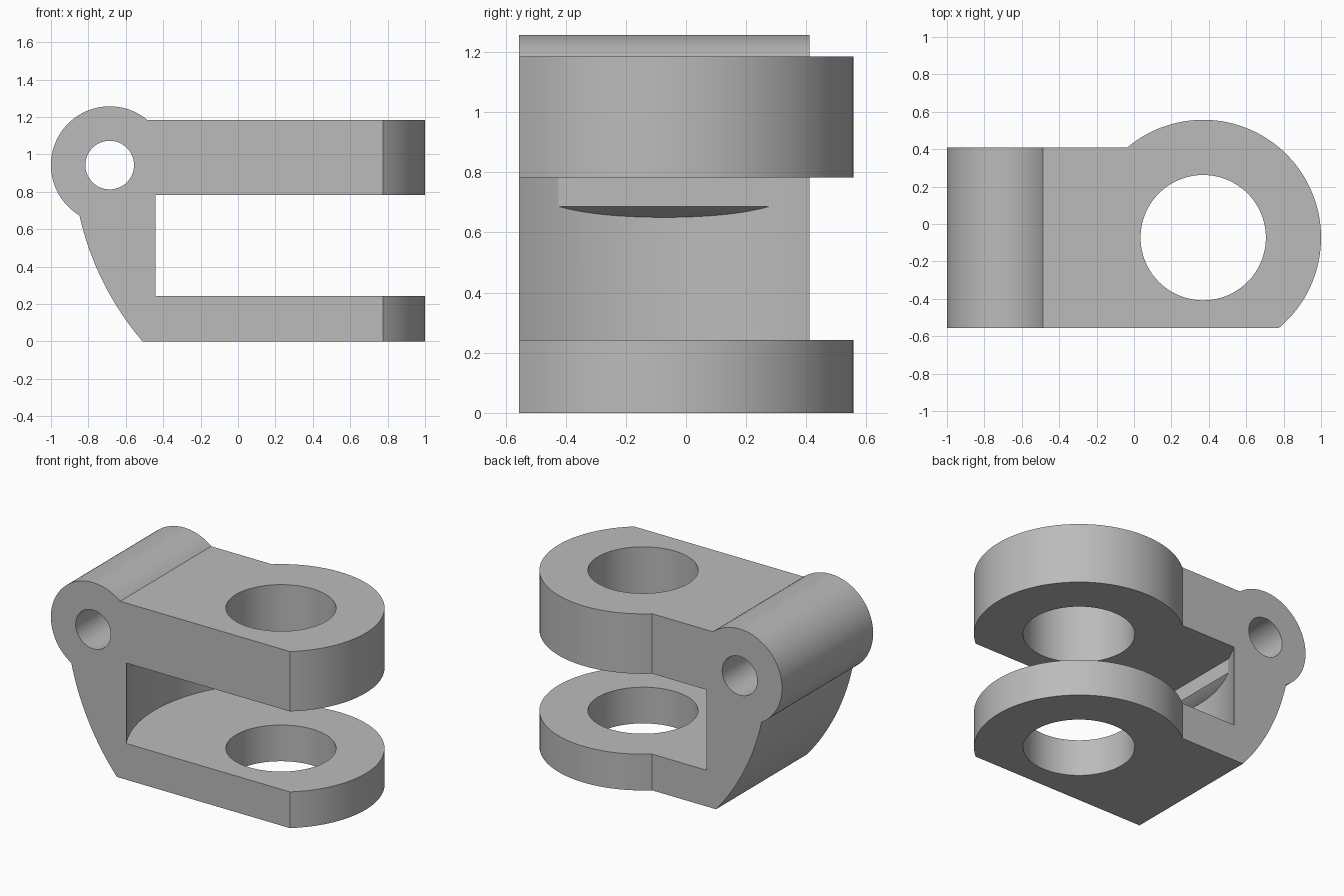
import bpy
import bmesh
from math import sin, cos, asin, acos, atan2, hypot, radians, pi

cube = bpy.data.objects.get("Cube")
if cube:
    bpy.data.objects.remove(cube, do_unlink=True)

# Main dimensions
DISC_X, DISC_Y, DISC_R, HOLE_R = 0.37, -0.073, 0.63, 0.335
FRONT, BACK = -0.556, 0.41
TOP = 1.185
SLOT_LOW, SLOT_HIGH, SLOT_R = 0.243, 0.783, 0.943
EYE_X, EYE_Z, EYE_R, BORE_R = -0.686, 0.943, 0.314, 0.13
PAD_X = -0.505


def arc(cx, cy, r, start, end, steps=64):
    """Points along an arc, both ends included."""
    return [(cx + r * cos(start + (end - start) * i / steps),
             cy + r * sin(start + (end - start) * i / steps))
            for i in range(steps + 1)]


def circle(cx, cy, r, steps=128):
    return arc(cx, cy, r, 0, 2 * pi, steps)[:-1]


def bulge(a, b, half_angle, steps=32):
    """Arc from a to b, bulging to the right of the direction of travel."""
    dx, dy = b[0] - a[0], b[1] - a[1]
    chord = hypot(dx, dy)
    r = chord / 2 / sin(half_angle)
    off = r * cos(half_angle) / chord
    cx, cy = (a[0] + b[0]) / 2 - dy * off, (a[1] + b[1]) / 2 + dx * off
    start = atan2(a[1] - cy, a[0] - cx)
    return arc(cx, cy, r, start, start + 2 * half_angle, steps)


def prism(name, outline, low, high, axis="Z"):
    """Extrude an outline along Z (outline in xy) or Y (outline in xz)."""
    bm = bmesh.new()
    if axis == "Z":
        verts = [bm.verts.new((u, v, low)) for u, v in outline]
        push = (0, 0, high - low)
    else:
        verts = [bm.verts.new((u, low, v)) for u, v in outline]
        push = (0, high - low, 0)
    face = bm.faces.new(verts)
    out = bmesh.ops.extrude_face_region(bm, geom=[face])
    moved = [g for g in out["geom"] if isinstance(g, bmesh.types.BMVert)]
    bmesh.ops.translate(bm, verts=moved, vec=push)
    bmesh.ops.recalc_face_normals(bm, faces=bm.faces)
    mesh = bpy.data.meshes.new(name)
    bm.to_mesh(mesh)
    bm.free()
    obj = bpy.data.objects.new(name, mesh)
    bpy.context.collection.objects.link(obj)
    return obj


def combine(target, tool, operation):
    """Apply a boolean and discard the tool."""
    tool.hide_render = True
    mod = target.modifiers.new(operation.title(), "BOOLEAN")
    mod.operation, mod.object, mod.solver = operation, tool, "EXACT"
    bpy.context.view_layer.objects.active = target
    bpy.ops.object.modifier_apply(modifier=mod.name)
    bpy.data.objects.remove(tool, do_unlink=True)


# Plan outline: straight shank running into a round end
swing = asin((FRONT - DISC_Y) / DISC_R)
plan = [(-1.2, BACK), (-1.2, FRONT)]
plan += arc(DISC_X, DISC_Y, DISC_R, swing, pi - asin((BACK - DISC_Y) / DISC_R), 96)
bracket = prism("clevis_bracket", plan, -0.1, 1.4)

# Side outline: eye barrel at the top, curved web below it
eye_start = asin((TOP - EYE_Z) / EYE_R)
side = [(1.2, 0), (1.2, TOP)]
side += arc(EYE_X, EYE_Z, EYE_R, eye_start, radians(239), 96)
side += bulge(side[-1], (-0.51, 0), radians(14))[1:]
combine(bracket, prism("side_profile", side, -1, 1, "Y"), "INTERSECT")

# Round slot between the two arms, leaving the barrel pad in place
slot = prism("slot_cutter", circle(DISC_X, DISC_Y, SLOT_R, 192), SLOT_LOW, SLOT_HIGH)
pad = arc(EYE_X, EYE_Z, EYE_R, pi, 2 * pi - acos((PAD_X - EYE_X) / EYE_R))
pad += [(PAD_X, 1.1), (EYE_X - EYE_R, 1.1)]
combine(slot, prism("barrel_pad", pad, -1.2, 1.2, "Y"), "DIFFERENCE")
combine(bracket, slot, "DIFFERENCE")

# Pin bores: vertical through both arms, horizontal through the barrel
combine(bracket, prism("arm_bore", circle(DISC_X, DISC_Y, HOLE_R), -0.2, 1.5), "DIFFERENCE")
combine(bracket, prism("eye_bore", circle(EYE_X, EYE_Z, BORE_R, 96), -1, 1, "Y"), "DIFFERENCE")

# Plain grey finish
grey = bpy.data.materials.new("plain_grey")
grey.use_nodes = True
colour = (0.5, 0.5, 0.5, 1)
grey.diffuse_color = colour
grey.node_tree.nodes["Principled BSDF"].inputs["Base Color"].default_value = colour
bracket.data.materials.clear()
bracket.data.materials.append(grey)
for face in bracket.data.polygons:
    face.material_index = 0

bpy.ops.object.select_all(action="DESELECT")
bracket.select_set(True)
bpy.context.view_layer.objects.active = bracket
bpy.ops.object.shade_smooth_by_angle(angle=radians(20))
